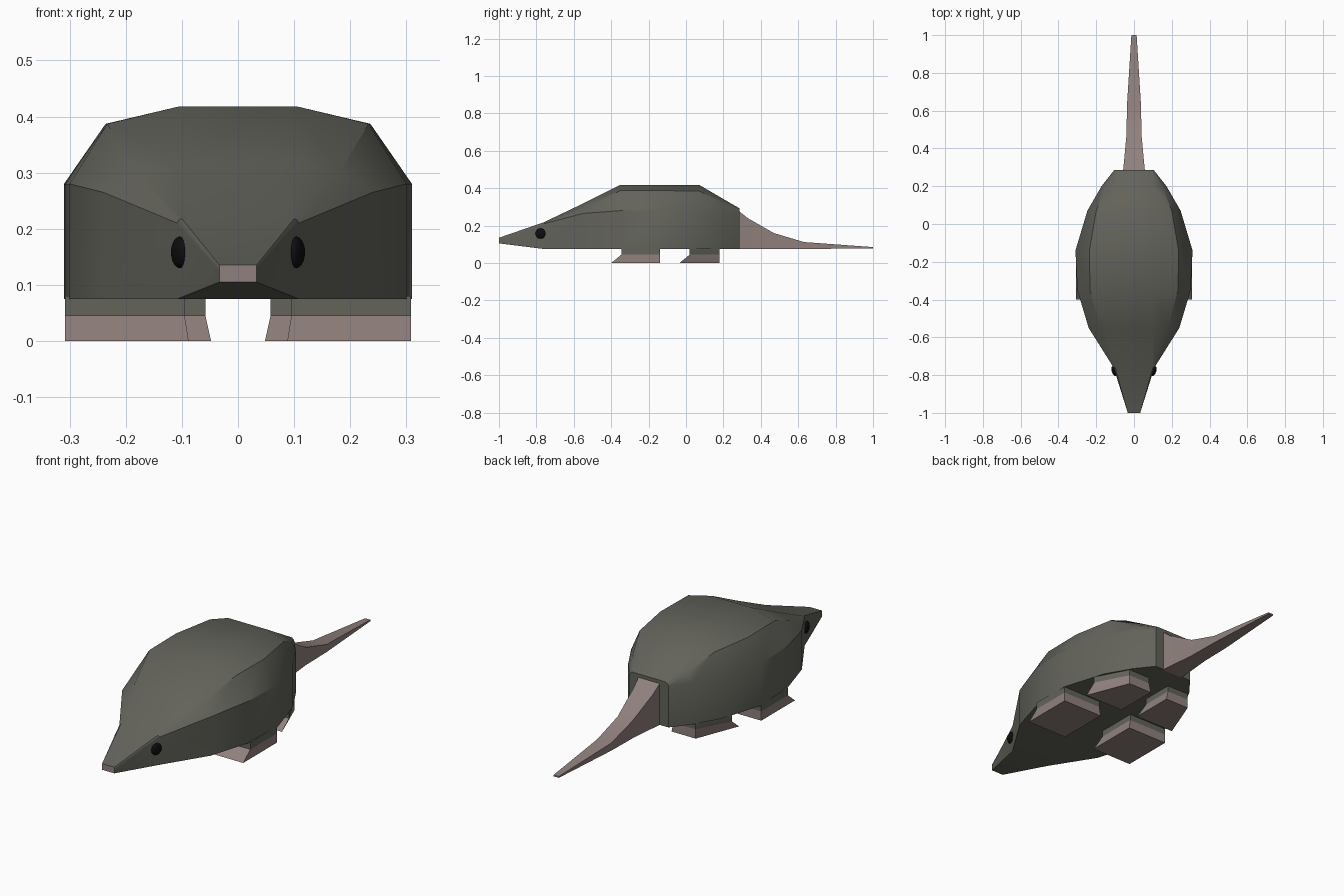
import bpy, bmesh, math

if "Cube" in bpy.data.objects:
    bpy.data.objects.remove(bpy.data.objects["Cube"])


def material(name, rgb):
    m = bpy.data.materials.new(name)
    m.diffuse_color = (*rgb, 1)
    m.use_nodes = True
    m.node_tree.nodes["Principled BSDF"].inputs["Base Color"].default_value = m.diffuse_color
    return m


GREY = material("grey fur", (0.125, 0.125, 0.105))
PINK = material("dusty pink skin", (0.28, 0.22, 0.205))
BLACK = material("black", (0.004, 0.004, 0.004))


def finish(bm, name, mats, rule=None, angle=30):
    """Turn a bmesh into an object, colouring faces by rule(face centre)."""
    bmesh.ops.remove_doubles(bm, verts=bm.verts, dist=0.0005)
    bmesh.ops.recalc_face_normals(bm, faces=bm.faces)
    if rule:
        for f in bm.faces:
            f.material_index = rule(f.calc_center_median())
    me = bpy.data.meshes.new(name)
    bm.to_mesh(me)
    bm.free()
    for m in mats:
        me.materials.append(m)
    me.shade_smooth()
    me.set_sharp_from_angle(angle=math.radians(angle))
    ob = bpy.data.objects.new(name, me)
    bpy.context.collection.objects.link(ob)
    return ob


def loft(rings):
    """Skin a list of equal-length rings of points and cap both ends."""
    bm = bmesh.new()
    vs = [[bm.verts.new(p) for p in r] for r in rings]
    n = len(rings[0])
    for a, b in zip(vs, vs[1:]):
        for i in range(n):
            j = (i + 1) % n
            bm.faces.new((a[i], a[j], b[j], b[i]))
    bm.faces.new(vs[0])
    bm.faces.new(vs[-1])
    return bm


def mirrored_ring(y, half):
    """Closed cross-section at y from the right half profile, bottom to top."""
    return [(x, y, z) for x, z in half] + [(-x, y, z) for x, z in reversed(half)]


# Body and head: y, then half profile (bottom, side top, shoulder, back)
body = [
    (-1.00, (.033, .105), (.033, .125), (.033, .130), (.033, .135)),
    (-0.76, (.108, .075), (.108, .210), (.106, .215), (.100, .218)),
    (-0.55, (.240, .075), (.240, .265), (.180, .300), (.102, .318)),
    (-0.35, (.300, .075), (.300, .280), (.233, .387), (.105, .418)),
    (-0.14, (.310, .075), (.310, .280), (.236, .387), (.105, .418)),
    (0.07, (.247, .075), (.247, .280), (.200, .385), (.102, .418)),
    (0.20, (.172, .075), (.172, .280), (.150, .318), (.100, .342)),
    (0.285, (.105, .075), (.105, .275), (.102, .284), (.092, .293)),
]
finish(loft([mirrored_ring(s[0], s[1:]) for s in body]), "body",
       [GREY, PINK], lambda c: int(c.y < -0.99))

# Tail: y, half width, bottom, top
tail = [
    (0.28, .058, .075, .280), (0.33, .053, .075, .240), (0.47, .040, .075, .160),
    (0.63, .037, .075, .112), (1.00, .014, .078, .085),
]
finish(loft([mirrored_ring(y, [(w, b), (w, t)]) for y, w, b, t in tail]),
       "tail", [PINK])

# Feet: pink wedge toes with a short grey leg above; inner x at floor and top
# then toe y, leg front y, back y, outer x at front and back
feet = {
    "front": (.088, .095, -.40, -.345, -.14, .308, .308),
    "rear": (.048, .058, -.035, .02, .18, .262, .178),
}
for side, s in (("right", 1), ("left", -1)):
    for place, (i0, i1, toe, front, back, xf, xb) in feet.items():
        rings = []
        for z, inner, yf in ((0, i0, toe), (.045, i1, front), (.08, i1, front)):
            rings.append([(s * inner, yf, z), (s * xf, yf, z),
                          (s * xb, back, z), (s * inner, back, z)])
        finish(loft(rings), f"{place}_{side}_foot", [PINK, GREY],
               lambda c: int(c.z > .05), 20)

    # Eye: flattened ball on the side of the head
    bm = bmesh.new()
    bmesh.ops.create_uvsphere(bm, u_segments=16, v_segments=10, radius=.028)
    eye = finish(bm, f"{side}_eye", [BLACK], angle=40)
    eye.scale = (.5, 1, 1)
    eye.rotation_euler = (0, 0, -s * .3)
    eye.location = (s * .104, -.778, .158)
